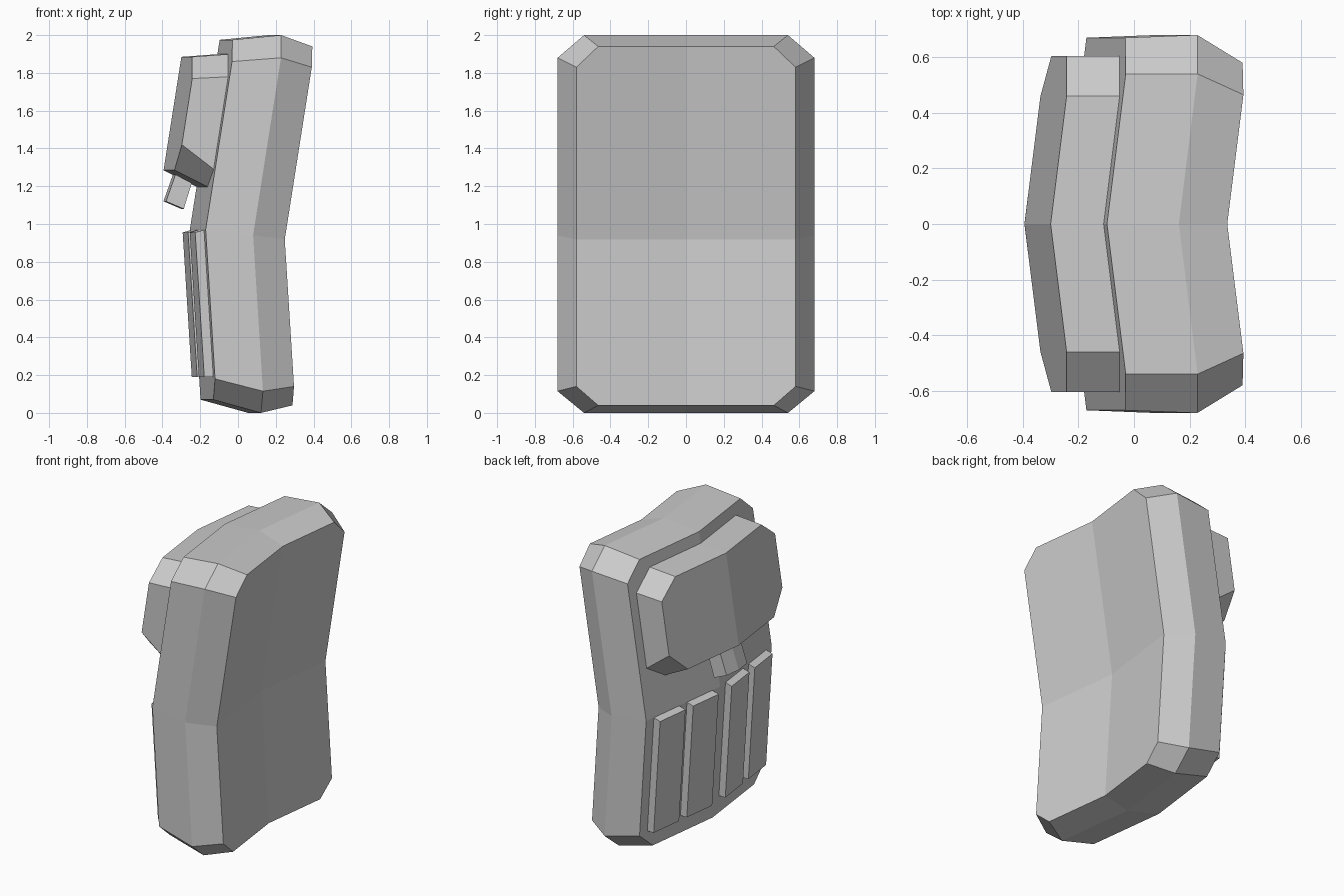
import bpy, bmesh
from mathutils import Vector

if "Cube" in bpy.data.objects:
    bpy.data.objects.remove(bpy.data.objects["Cube"])

CREASE = Vector((0.12, 0, 1))   # normal of the horizontal fold plane


def bend(co):
    # fold the flat shape at mid height and along the centre line
    t = co.z + 0.12 * co.x - 0.97
    co.x += -0.17 + (0.157 * t if t > 0 else -0.063 * t)
    co.x += -0.085 + 0.125 * abs(co.y)


def loft(name, rings, split_height=False):
    # skin a stack of outlines, cut fold lines, then bend the result
    bm = bmesh.new()
    rows = [[bm.verts.new(p) for p in ring] for ring in rings]
    n = len(rows[0])
    for a, b in zip(rows, rows[1:]):
        for i in range(n):
            j = (i + 1) % n
            bm.faces.new((a[i], a[j], b[j], b[i]))
    bm.faces.new(rows[0])
    bm.faces.new(rows[-1])
    bmesh.ops.recalc_face_normals(bm, faces=bm.faces)
    planes = [(Vector((0, 0, 0)), Vector((0, 1, 0)))]
    if split_height:
        planes.append((Vector((0, 0, 0.97)), CREASE))
    for co, no in planes:
        bmesh.ops.bisect_plane(bm, geom=bm.verts[:] + bm.edges[:] + bm.faces[:],
                               plane_co=co, plane_no=no)
    for v in bm.verts:
        bend(v.co)
    bmesh.ops.recalc_face_normals(bm, faces=bm.faces)
    me = bpy.data.meshes.new(name)
    bm.to_mesh(me)
    bm.free()
    ob = bpy.data.objects.new(name, me)
    bpy.context.collection.objects.link(ob)
    return ob


def octagon(d, side, flat, bottom, low, high, top):
    # chamfered rectangle at depth d, mirrored across y = 0
    half = [(flat, top), (side, high), (side, low), (flat, bottom)]
    return [(d, y, z) for y, z in half] + [(d, -y, z) for y, z in reversed(half)]


# main padded slab
loft("main_body", [
    octagon(0.00, 0.67, 0.54, 0.07, 0.18, 1.86, 1.975),
    octagon(0.25, 0.68, 0.54, 0.00, 0.115, 1.88, 2.00),
    octagon(0.43, 0.58, 0.465, 0.04, 0.14, 1.83, 1.94)], True)

# upper pocket flap
loft("upper_pocket", [
    octagon(-0.185, 0.605, 0.46, 1.285, 1.42, 1.77, 1.885),
    octagon(0.015, 0.605, 0.46, 1.19, 1.28, 1.78, 1.90)])

# pull tab hanging under the pocket
w = 0.11
loft("pull_tab", [
    [(-0.122, w, 1.32), (-0.122, -w, 1.32), (-0.16, -w, 1.12), (-0.16, w, 1.12)],
    [(-0.035, w, 1.26), (-0.035, -w, 1.26), (-0.062, -w, 1.08), (-0.062, w, 1.08)]])

# four vertical ribs below the pocket
for k, (y0, y1) in enumerate([(-0.60, -0.37), (-0.30, -0.07), (0.07, 0.30), (0.37, 0.60)]):
    loft(f"rib_{k + 1}", [
        [(d, y0, 0.19), (d, y1, 0.19), (d, y1, z), (d, y0, z)]
        for d, z in ((-0.048, 0.955), (0.02, 0.975))])
